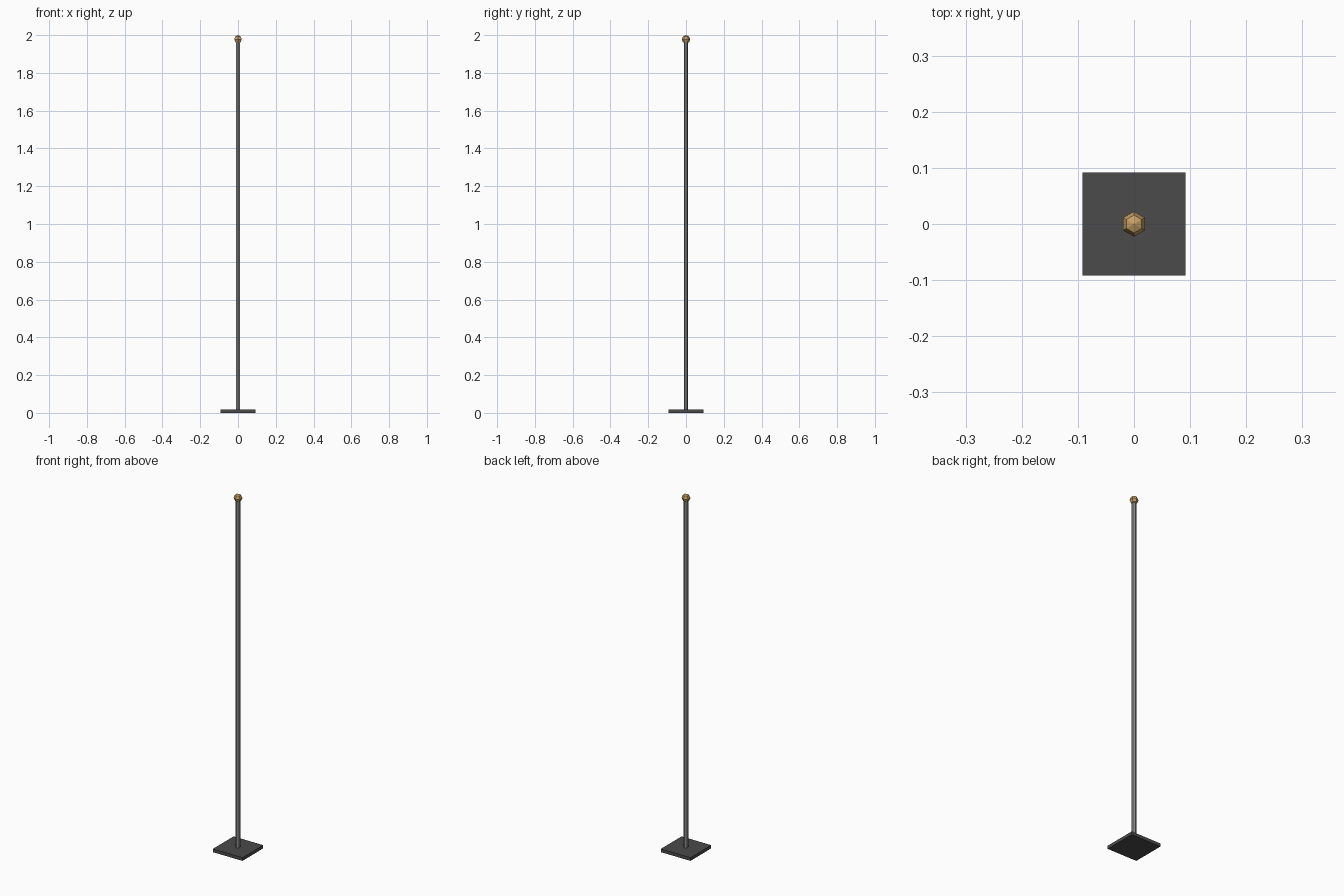
import bpy, math

if "Cube" in bpy.data.objects:
    bpy.data.objects.remove(bpy.data.objects["Cube"])

def material(name, rgb):
    m = bpy.data.materials.new(name)
    m.diffuse_color = (*rgb, 1)
    m.use_nodes = True
    m.node_tree.nodes["Principled BSDF"].inputs["Base Color"].default_value = m.diffuse_color
    return m

def lathe(name, profile, mat, sides=6):
    """Flat-sided solid from (radius, z) rings; corners point along +-y."""
    verts, rings, faces = [], [], []
    for r, z in profile:
        start = len(verts)
        n = 1 if r == 0 else sides
        for i in range(n):
            a = math.pi / 2 + math.tau * i / sides
            verts.append((r * math.cos(a), r * math.sin(a), z))
        rings.append([start + i % n for i in range(sides)])
    for lo, hi in zip(rings, rings[1:]):
        for i in range(sides):
            j = (i + 1) % sides
            faces.append(list(dict.fromkeys((lo[i], lo[j], hi[j], hi[i]))))
    if profile[0][0]:
        faces.append(rings[0][::-1])
    if profile[-1][0]:
        faces.append(rings[-1])
    mesh = bpy.data.meshes.new(name)
    mesh.from_pydata(verts, [], faces)
    mesh.materials.append(mat)
    obj = bpy.data.objects.new(name, mesh)
    bpy.context.collection.objects.link(obj)
    return obj

dark = material("dark_metal", (0.07, 0.07, 0.07))
steel = material("steel", (0.25, 0.25, 0.25))
brass = material("brass", (0.55, 0.35, 0.13))

# Square base plate
bpy.ops.mesh.primitive_cube_add(size=1, location=(0, 0, 0.009))
base = bpy.context.object
base.name = "base_plate"
base.scale = (0.184, 0.184, 0.018)
base.data.materials.append(dark)

# Hexagonal pole
lathe("pole", [(0.0115, 0.018), (0.0115, 1.97)], steel)

# Faceted ball on top
R = 0.0225
ball = [(R * math.sin(math.pi * k / 4) if 0 < k < 4 else 0,
         2 - R - R * math.cos(math.pi * k / 4)) for k in range(5)]
lathe("finial", ball, brass)
